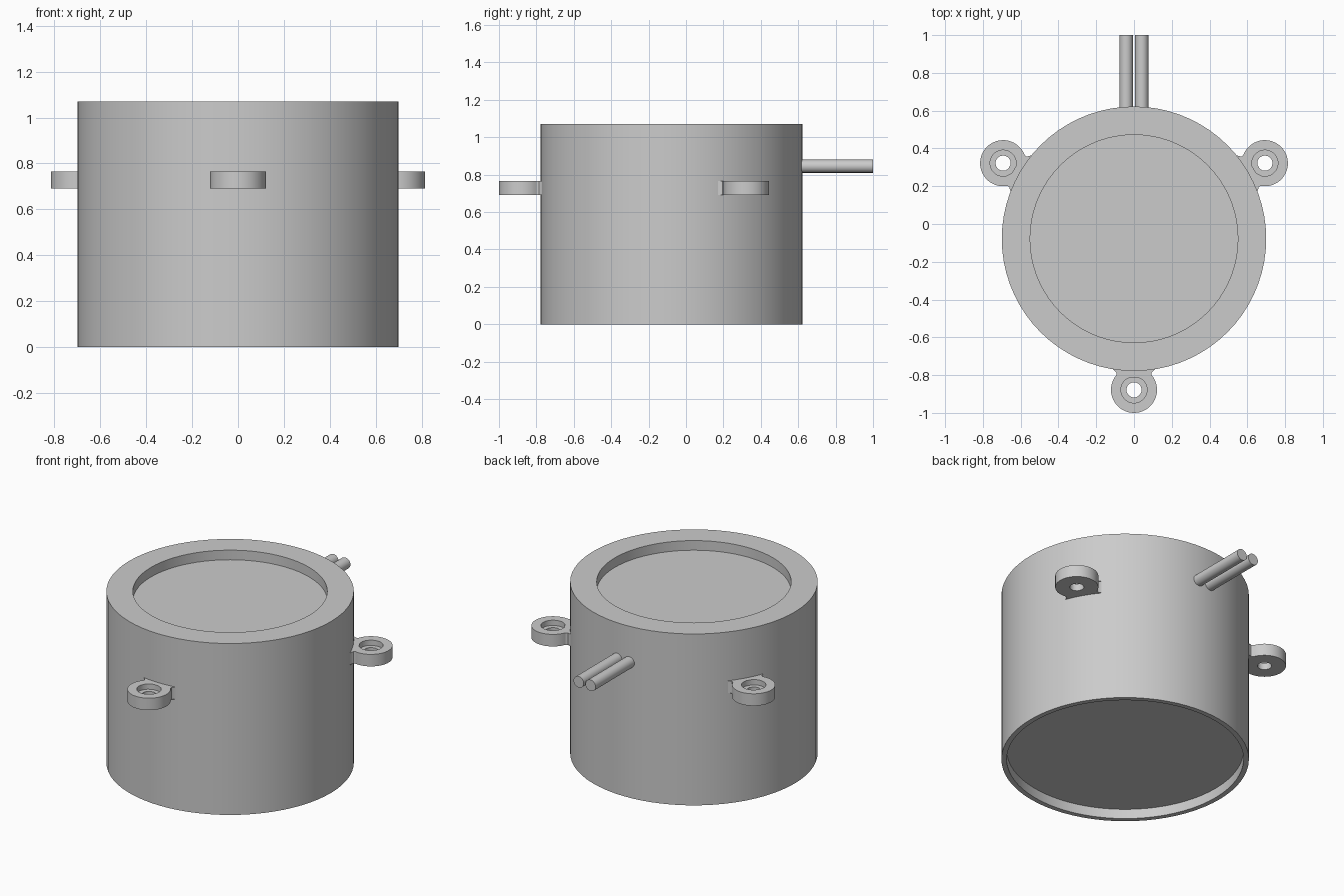
import bpy, bmesh
from math import sin, cos, pi, radians, atan2
from mathutils import Matrix

if "Cube" in bpy.data.objects:
    bpy.data.objects.remove(bpy.data.objects["Cube"])

CY = -0.078  # body axis position in y


def make_object(name, bm):
    bmesh.ops.recalc_face_normals(bm, faces=bm.faces)
    mesh = bpy.data.meshes.new(name)
    bm.to_mesh(mesh)
    bm.free()
    obj = bpy.data.objects.new(name, mesh)
    bpy.context.collection.objects.link(obj)
    return obj


def bridge(bm, a, b):
    n = len(a)
    for i in range(n):
        j = (i + 1) % n
        bm.faces.new((a[i], a[j], b[j], b[i]))


def circle(r, angles):
    return [(r * cos(a), r * sin(a)) for a in angles]


# Body: turned drum with a shallow recess in the top and in the underside
bm = bmesh.new()
angles = [2 * pi * i / 72 for i in range(72)]
profile = [(0.67, 0.06), (0.67, 0), (0.70, 0), (0.70, 1.07), (0.55, 1.07), (0.55, 1.01)]
rings = [[bm.verts.new((x, y + CY, z)) for x, y in circle(r, angles)] for r, z in profile]
for a, b in zip(rings, rings[1:]):
    bridge(bm, a, b)
bm.faces.new(rings[0])
bm.faces.new(rings[-1])
make_object("body", bm)

# Mounting lugs: rounded ear with flared neck and counterbored hole
neck = [(-0.092, 0.092), (-0.102, 0.098), (-0.110, 0.112), (-0.135, 0.112), (-0.135, 0.04)]
arc = circle(0.122, [radians(-130 + 260 * i / 36) for i in range(37)])
outline = arc + neck + [(x, -y) for x, y in reversed(neck)]
lug_angles = [atan2(y, x) for x, y in outline]
hole, bore = circle(0.04, lug_angles), circle(0.069, lug_angles)
Z0, Z1, ZB = 0.69, 0.765, 0.732
for k, ang in enumerate((30, 150, 270)):
    bm = bmesh.new()
    layers = [(hole, Z0), (outline, Z0), (outline, Z1), (bore, Z1), (bore, ZB), (hole, ZB)]
    rings = [[bm.verts.new((x + 0.8, y, z)) for x, y in pts] for pts, z in layers]
    for i in range(len(rings)):
        bridge(bm, rings[i], rings[(i + 1) % len(rings)])
    bm.transform(Matrix.Translation((0, CY, 0)) @ Matrix.Rotation(radians(ang), 4, 'Z'))
    make_object(f"mounting_lug_{k + 1}", bm)

# Pair of cables leaving the back
for side, sx in (("left", -1), ("right", 1)):
    bm = bmesh.new()
    bmesh.ops.create_cone(bm, cap_ends=True, segments=32, radius1=0.035, radius2=0.035, depth=0.42)
    bm.transform(Matrix.Translation((sx * 0.041, 0.79, 0.845)) @ Matrix.Rotation(pi / 2, 4, 'X'))
    obj = make_object(f"cable_{side}", bm)

# Smooth the small round parts, keep hard edges
bpy.ops.object.select_all(action='DESELECT')
for obj in bpy.context.collection.objects:
    obj.select_set(True)
    bpy.context.view_layer.objects.active = obj
bpy.ops.object.shade_smooth_by_angle(angle=radians(30))
